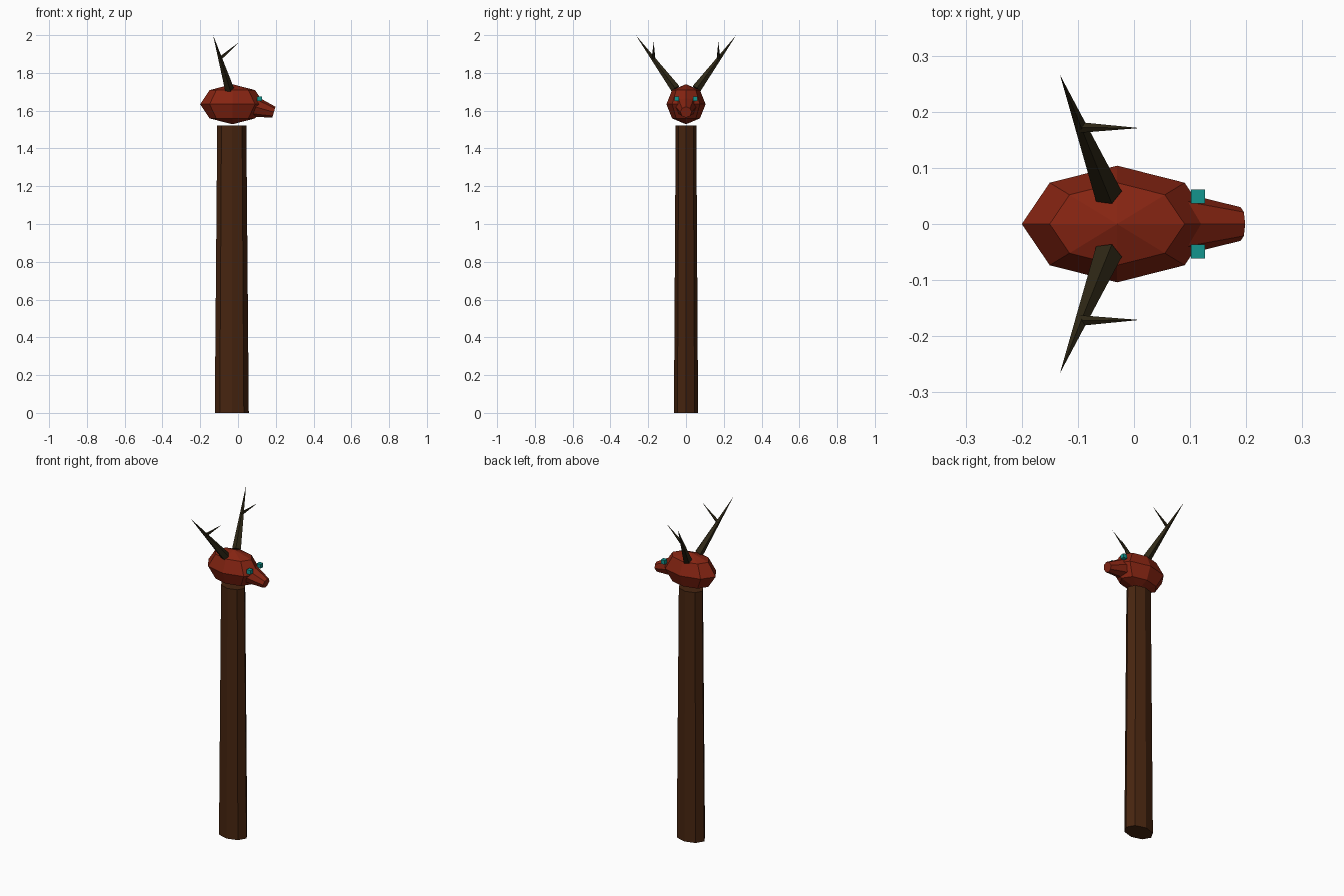
import bpy, bmesh, math
from mathutils import Matrix, Vector

if "Cube" in bpy.data.objects:
    bpy.data.objects.remove(bpy.data.objects["Cube"])


def material(name, rgb):
    m = bpy.data.materials.new(name)
    m.diffuse_color = (*rgb, 1)
    m.use_nodes = True
    m.node_tree.nodes["Principled BSDF"].inputs["Base Color"].default_value = m.diffuse_color
    return m


WOOD = material("dark brown", (0.062, 0.018, 0.005))
RED = material("rust red", (0.24, 0.018, 0.006))
HORN = material("dark olive", (0.028, 0.021, 0.008))
TEAL = material("teal", (0.007, 0.30, 0.27))


def finish(name, bm, mat):
    bmesh.ops.recalc_face_normals(bm, faces=bm.faces)
    me = bpy.data.meshes.new(name)
    bm.to_mesh(me)
    bm.free()
    me.materials.append(mat)
    ob = bpy.data.objects.new(name, me)
    bpy.context.collection.objects.link(ob)
    return ob


def cone(name, a, b, r1, r2, sides, mat, spin=0.0, squash=1.0):
    """Tapered prism from point a to point b."""
    a, b = Vector(a), Vector(b)
    d = b - a
    bm = bmesh.new()
    bmesh.ops.create_cone(bm, cap_ends=True, segments=sides,
                          radius1=r1, radius2=r2, depth=d.length)
    rot = Matrix.Identity(4) if abs(d.x) + abs(d.y) < 1e-6 else d.to_track_quat('Z', 'Y').to_matrix().to_4x4()
    bm.transform(Matrix.Translation((a + b) / 2) @ rot
                 @ Matrix.Diagonal((1, squash, 1, 1))
                 @ Matrix.Rotation(spin, 4, 'Z'))
    bmesh.ops.remove_doubles(bm, verts=bm.verts, dist=1e-5)
    return finish(name, bm, mat)


# Tapered oval post
cone("post", (-0.033, 0, 0), (-0.033, 0, 1.522), 0.09, 0.077, 8, WOOD, squash=0.71)

# Faceted head
bm = bmesh.new()
bmesh.ops.create_uvsphere(bm, u_segments=8, v_segments=4, radius=1)
bm.transform(Matrix.Translation((-0.03, 0, 1.634)) @ Matrix.Diagonal((0.17, 0.104, 0.106, 1)))
finish("head", bm, RED)

# Snout, tilted down
cone("snout", (0.06, 0, 1.629), (0.19, 0, 1.592), 0.062, 0.03, 8, RED)

# Eyes, antlers and tines on both sides
for label, s in (("left", 1), ("right", -1)):
    bm = bmesh.new()
    bmesh.ops.create_cube(bm, size=0.025)
    bm.transform(Matrix.Translation((0.114, s * 0.049, 1.663)))
    finish(label + "_eye", bm, TEAL)
    cone(label + "_antler", (-0.047, s * 0.055, 1.715), (-0.132, s * 0.266, 2.0),
         0.026, 0, 5, HORN)
    cone(label + "_tine", (-0.095, s * 0.172, 1.875), (0.01, s * 0.171, 1.966),
         0.010, 0, 5, HORN)
